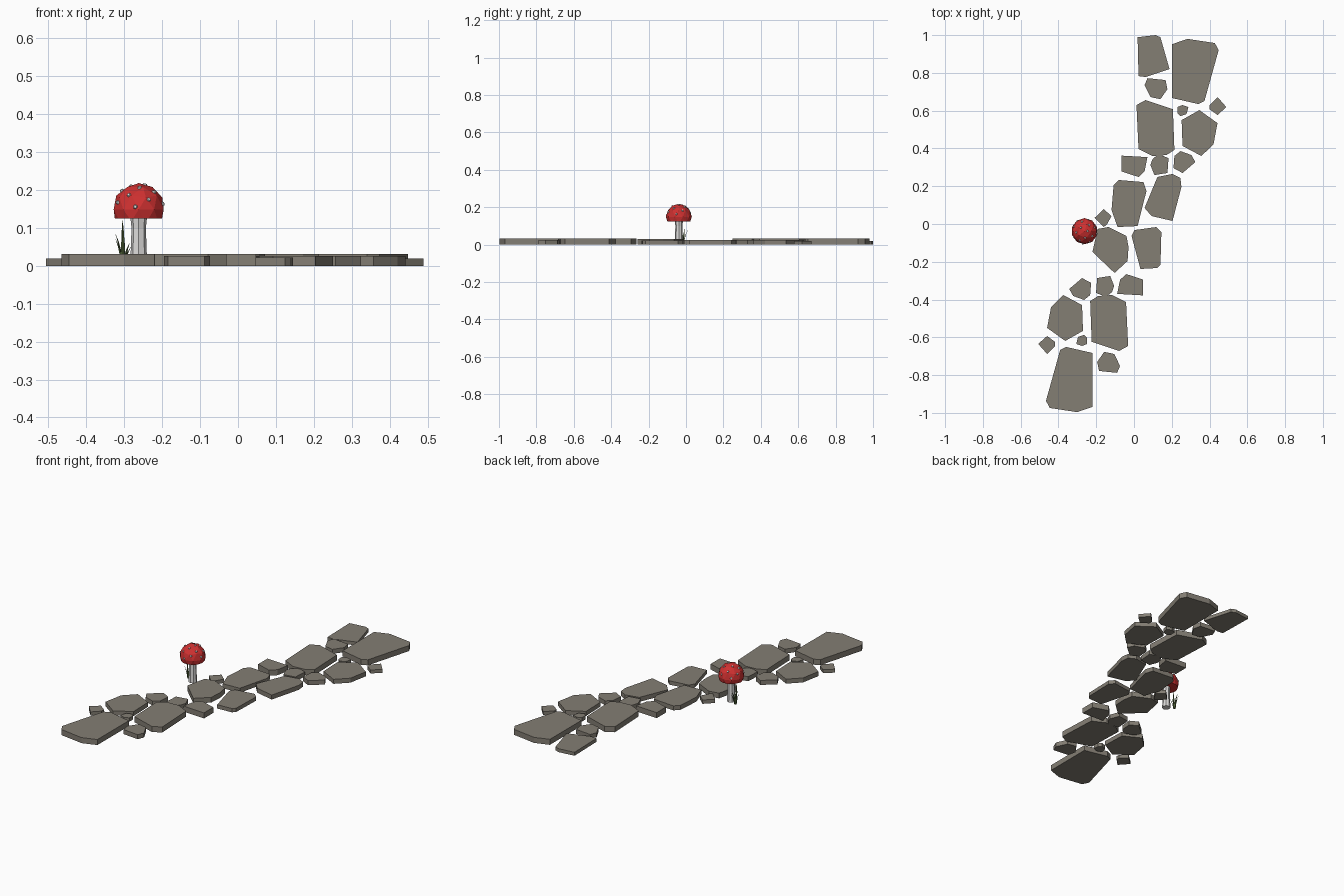
import bpy, bmesh, math
from mathutils import Vector, Matrix

if "Cube" in bpy.data.objects:
    bpy.data.objects.remove(bpy.data.objects["Cube"])


def material(name, rgb):
    m = bpy.data.materials.new(name)
    m.diffuse_color = (*rgb, 1)
    m.use_nodes = True
    m.node_tree.nodes["Principled BSDF"].inputs["Base Color"].default_value = m.diffuse_color
    return m


STONE = material("stone grey", (0.23, 0.21, 0.175))
RED = material("cap red", (0.62, 0.03, 0.03))
WHITE = material("stem white", (0.72, 0.71, 0.70))
GREEN = material("grass green", (0.07, 0.11, 0.035))


def finish(bm, name, mat):
    bmesh.ops.recalc_face_normals(bm, faces=bm.faces[:])
    me = bpy.data.meshes.new(name)
    bm.to_mesh(me)
    bm.free()
    me.materials.append(mat)
    ob = bpy.data.objects.new(name, me)
    bpy.context.collection.objects.link(ob)
    return ob


def slab(name, pts, h):
    """Flat stone: polygon outline (thousandths of a unit) extruded up."""
    bm = bmesh.new()
    f = bm.faces.new([bm.verts.new((x / 1000, y / 1000, 0)) for x, y in pts])
    ext = bmesh.ops.extrude_face_region(bm, geom=[f], use_keep_orig=True)
    for v in ext["geom"]:
        if isinstance(v, bmesh.types.BMVert):
            v.co.z = h
    finish(bm, name, STONE)


# Stones that appear twice, the second turned half round at the other end
paired = [
    ("large_slab", 0.032, [(202, 952), (283, 980), (428, 958), (448, 920), (373, 651), (341, 635), (201, 667)]),
    ("edge_pebble", 0.02, [(442, 672), (489, 619), (442, 577), (400, 608), (400, 630)]),
    ("tiny_pebble", 0.022, [(230, 619), (257, 630), (288, 619), (278, 582), (246, 571), (230, 587)]),
    ("side_slab", 0.026, [(346, 603), (442, 534), (421, 423), (357, 360), (257, 413), (252, 550)]),
    ("long_slab", 0.032, [(61, 656), (206, 608), (214, 392), (172, 365), (98, 360), (24, 397), (13, 630)]),
    ("row_stone_a", 0.032, [(-66, 362), (71, 354), (56, 280), (24, 249), (-66, 278)]),
    ("row_stone_b", 0.026, [(98, 344), (130, 370), (183, 349), (177, 270), (108, 259), (87, 312)]),
    ("row_stone_c", 0.026, [(246, 386), (304, 365), (325, 328), (257, 270), (209, 296), (214, 360)]),
    ("wedge_stone", 0.026, [(71, 772), (167, 762), (177, 714), (140, 661), (87, 672), (56, 735)]),
]
for name, h, pts in paired:
    slab(name + "_back", pts, h)
    slab(name + "_front", [(-18 - x, -16 - y) for x, y in pts], h)

# Stones that appear once
single = [
    ("end_slab", 0.02, [(19, 989), (114, 1000), (140, 989), (188, 820), (61, 778), (24, 783)]),
    ("middle_slab_a", 0.026, [(-82, 233), (50, 222), (66, 175), (19, -11), (-87, -16), (-119, 74), (-108, 206)]),
    ("middle_slab_b", 0.026, [(124, 249), (204, 265), (246, 243), (251, 196), (204, 16), (93, 42), (56, 85)]),
    ("middle_slab_c", 0.03, [(-135, -16), (-40, -63), (-29, -122), (-34, -196), (-103, -259), (-220, -148), (-193, -26)]),
    ("middle_slab_d", 0.022, [(3, -32), (119, -16), (145, -42), (140, -217), (124, -233), (34, -238), (-13, -63)]),
    ("middle_pebble", 0.022, [(-161, 79), (-119, 42), (-145, -5), (-161, -16), (-209, 32)]),
]
for name, h, pts in single:
    slab(name, pts, h)

# Mushroom stem: tapered, slightly flared at the foot
MX, MY = -0.262, -0.038
bm = bmesh.new()
rings = []
for r, z in [(0.023, 0.0), (0.021, 0.04), (0.019, 0.10), (0.022, 0.128)]:
    rings.append([bm.verts.new((MX + r * math.cos(a * math.pi / 4),
                                MY + r * math.sin(a * math.pi / 4), z)) for a in range(8)])
for lo, hi in zip(rings, rings[1:]):
    for i in range(8):
        j = (i + 1) % 8
        bm.faces.new((lo[i], lo[j], hi[j], hi[i]))
bm.faces.new(rings[0])
bm.faces.new(rings[-1])
finish(bm, "mushroom_stem", WHITE)

# Mushroom cap: faceted ball with the underside cut flat
CENTRE, R = Vector((MX, MY, 0.149)), 0.0695
bm = bmesh.new()
bmesh.ops.create_icosphere(bm, subdivisions=2, radius=R, matrix=Matrix.Translation(CENTRE))
cut = bmesh.ops.bisect_plane(bm, geom=bm.verts[:] + bm.edges[:] + bm.faces[:],
                             plane_co=(0, 0, 0.125), plane_no=(0, 0, 1), clear_inner=True)
bmesh.ops.holes_fill(bm, edges=[e for e in bm.edges if e.is_boundary], sides=0)
finish(bm, "mushroom_cap", RED)

# Pale spots spread round the cap in a spiral
bm = bmesh.new()
for k in range(16):
    up = 0.97 - 0.058 * k
    a, s = k * 2.4, math.sqrt(1 - up * up)
    d = Vector((s * math.cos(a), s * math.sin(a), up))
    rot = d.to_track_quat('Z', 'Y').to_matrix().to_4x4()
    bmesh.ops.create_cone(bm, cap_ends=True, segments=6, radius1=0.007, radius2=0.004, depth=0.006,
                          matrix=Matrix.Translation(CENTRE + d * (R - 0.002)) @ rot)
finish(bm, "cap_spots", WHITE)

# Grass tuft: curved tapering blades
bm = bmesh.new()
GX, GY = -0.303, -0.018
for ang, height, lean in [(0.4, 0.05, 0.018), (1.5, 0.08, 0.025), (2.6, 0.085, 0.02),
                          (3.6, 0.07, 0.018), (4.6, 0.12, 0.01), (5.5, 0.06, 0.02)]:
    out = Vector((math.cos(ang), math.sin(ang), 0))
    side = Vector((-out.y, out.x, 0))
    base = Vector((GX, GY, 0)) + out * 0.004
    prev = None
    for t, w in [(0, 0.004), (0.4, 0.005), (0.75, 0.003), (1, 0.0004)]:
        c = base + out * lean * t * t + Vector((0, 0, height * t))
        tri = [bm.verts.new(c - side * w), bm.verts.new(c + side * w), bm.verts.new(c + out * w * 0.6)]
        if prev:
            for i in range(3):
                j = (i + 1) % 3
                bm.faces.new((prev[i], prev[j], tri[j], tri[i]))
        else:
            bm.faces.new(tri)
        prev = tri
    bm.faces.new(prev)
finish(bm, "grass_tuft", GREEN)
